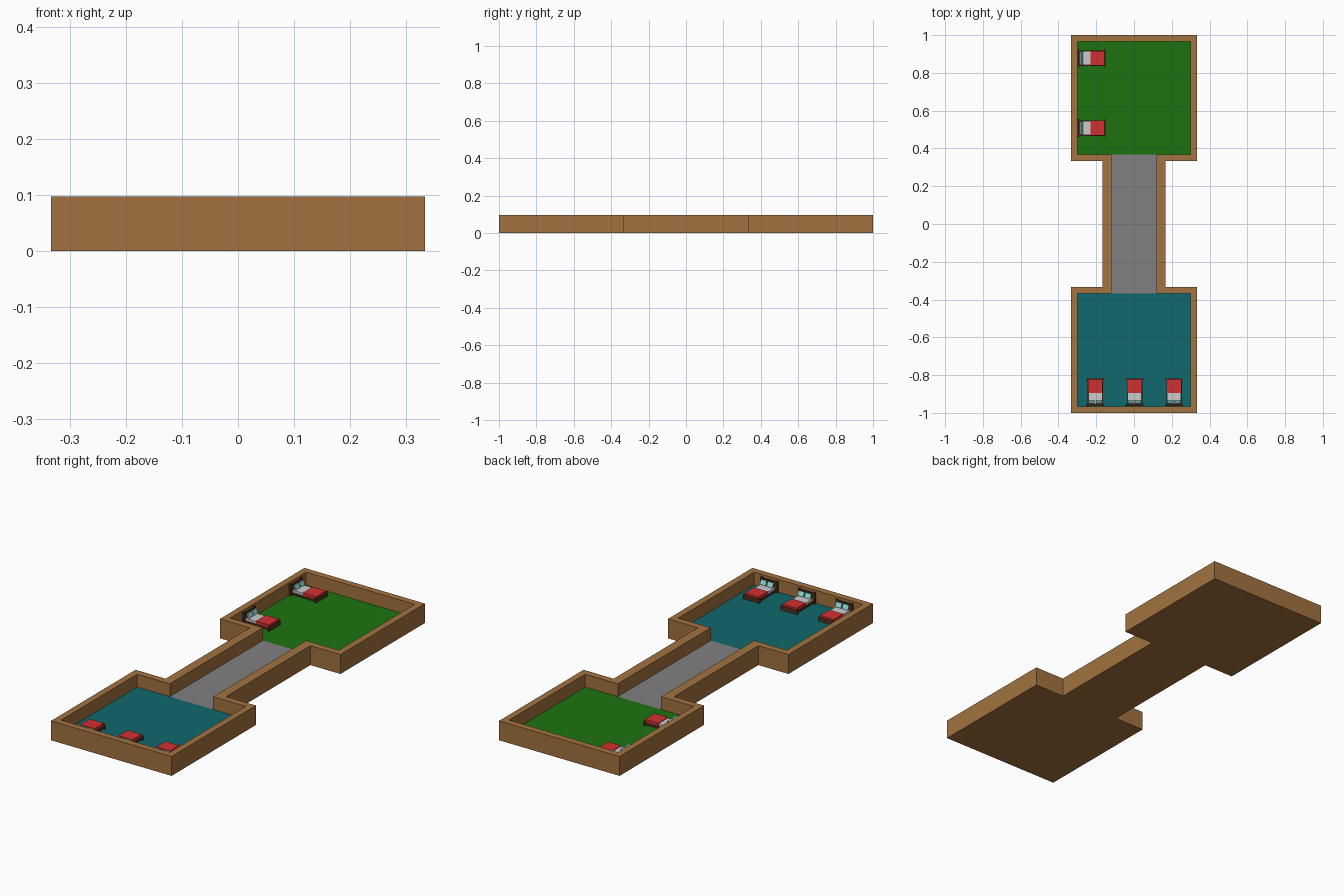
import bpy, bmesh, math
from mathutils import Matrix, Vector

if "Cube" in bpy.data.objects:
    bpy.data.objects.remove(bpy.data.objects["Cube"])

H, FLOOR = 0.097, 0.033


def mat(name, r, g, b):
    m = bpy.data.materials.new(name)
    m.diffuse_color = (r, g, b, 1)
    m.use_nodes = True
    m.node_tree.nodes["Principled BSDF"].inputs["Base Color"].default_value = m.diffuse_color
    return m


WOOD = mat("wood", 0.36, 0.17, 0.05)
DARK = mat("dark_wood", 0.09, 0.03, 0.012)
GREEN = mat("green_carpet", 0.012, 0.17, 0.005)
TEAL = mat("teal_carpet", 0.005, 0.14, 0.15)
STONE = mat("stone", 0.22, 0.22, 0.22)
RED = mat("red_blanket", 0.65, 0.03, 0.03)
SHEET = mat("sheet", 0.65, 0.65, 0.62)
CYAN = mat("cyan_pillow", 0.3, 0.75, 0.72)


def finish(name, bm, material, matrix=None):
    bmesh.ops.recalc_face_normals(bm, faces=bm.faces)
    me = bpy.data.meshes.new(name)
    bm.to_mesh(me)
    bm.free()
    me.materials.append(material)
    ob = bpy.data.objects.new(name, me)
    bpy.context.collection.objects.link(ob)
    if matrix:
        ob.matrix_world = matrix
    return ob


def box(name, lo, hi, material, matrix=None, tilt=0):
    lo, hi = Vector(lo), Vector(hi)
    bm = bmesh.new()
    bmesh.ops.create_cube(bm, size=1)
    bmesh.ops.scale(bm, vec=hi - lo, verts=bm.verts)
    bmesh.ops.rotate(bm, matrix=Matrix.Rotation(tilt, 3, 'X'), verts=bm.verts)
    bmesh.ops.translate(bm, vec=(lo + hi) / 2, verts=bm.verts)
    return finish(name, bm, material, matrix)


def outline(quarter):
    # mirror one quarter of the plan into the full dumbbell loop
    half = quarter + [(x, -y) for x, y in reversed(quarter)]
    return half + [(-x, y) for x, y in reversed(half)]


# walls: outer and inner plan loops joined into a tray
outer = outline([(0.333, -1), (0.333, -0.333), (0.167, -0.333)])
inner = outline([(0.3, -0.967), (0.3, -0.367), (0.12, -0.367)])
bm = bmesh.new()
rings = [[bm.verts.new((x, y, z)) for x, y in pts]
         for pts, z in ((outer, 0), (outer, H), (inner, H), (inner, FLOOR))]
n = len(outer)
for a, b in zip(rings, rings[1:]):
    for i in range(n):
        j = (i + 1) % n
        bm.faces.new((a[i], a[j], b[j], b[i]))
bm.faces.new(rings[0])
finish("walls", bm, WOOD)


# floors
def floor(name, x, y0, y1, material):
    bm = bmesh.new()
    bm.faces.new([bm.verts.new((px, py, FLOOR)) for px, py in
                  ((-x, y0), (x, y0), (x, y1), (-x, y1))])
    bm.normal_update()
    finish(name, bm, material)


floor("front_room_floor", 0.3, -0.967, -0.367, TEAL)
floor("corridor_floor", 0.12, -0.367, 0.367, STONE)
floor("back_room_floor", 0.3, 0.367, 0.967, GREEN)


# bed: local origin is the middle of the head end, foot towards +y
def bed(tag, x, y, turn):
    m = Matrix.Translation((x, y, FLOOR)) @ Matrix.Rotation(turn, 4, 'Z')

    def part(name, lo, hi, material, tilt=0):
        box(f"{name}_{tag}", lo, hi, material, m, tilt)

    part("bed_frame", (-0.041, 0.006, 0.004), (0.041, 0.144, 0.014), DARK)
    part("headboard", (-0.041, 0, 0), (0.041, 0.008, 0.052), DARK)
    part("footboard", (-0.041, 0.141, 0), (0.041, 0.147, 0.02), DARK)
    for s in (-1, 1):
        part("head_post", (s * 0.042 - 0.005, 0, 0), (s * 0.042 + 0.005, 0.01, 0.056), DARK)
        part("foot_post", (s * 0.042 - 0.004, 0.139, 0), (s * 0.042 + 0.004, 0.147, 0.022), DARK)
        part("pillow", (s * 0.019 - 0.016, 0.018, 0.028), (s * 0.019 + 0.016, 0.026, 0.052), CYAN,
             math.radians(20))
    part("mattress", (-0.037, 0.01, 0.014), (0.037, 0.141, 0.026), SHEET)
    part("blanket", (-0.039, 0.07, 0.012), (0.039, 0.143, 0.029), RED)


for i, x in enumerate((-0.205, 0.003, 0.212)):
    bed(f"front_{i + 1}", x, -0.964, 0)
for i, y in enumerate((0.508, 0.878)):
    bed(f"back_{i + 1}", -0.299, y, -math.pi / 2)
